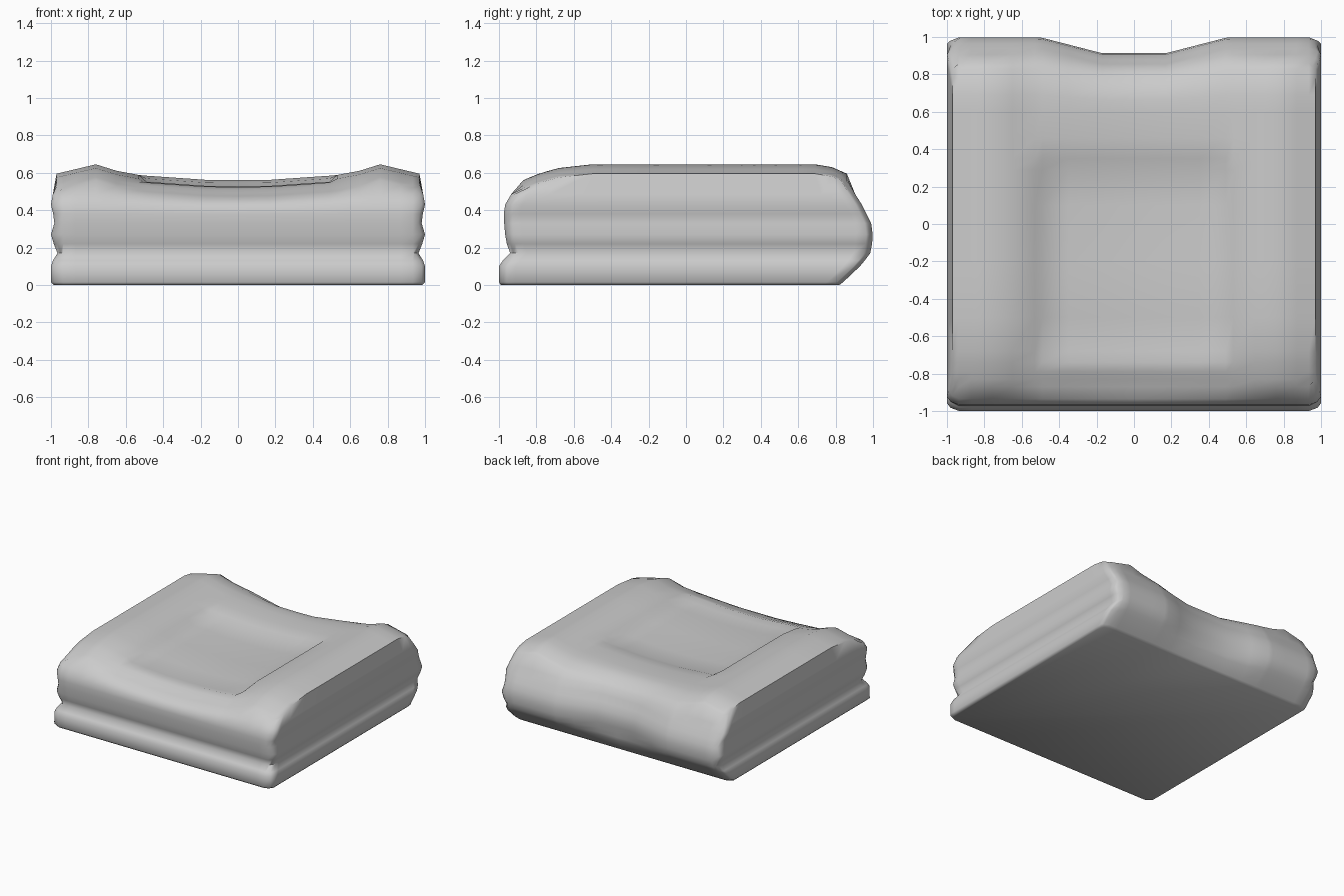
import bpy, bmesh, math

if "Cube" in bpy.data.objects:
    bpy.data.objects.remove(bpy.data.objects["Cube"])


def interp(table, t):
    if t <= table[0][0]:
        return table[0][1]
    for (a, p), (b, q) in zip(table, table[1:]):
        if t <= b:
            return p + (q - p) * (t - a) / (b - a)
    return table[-1][1]


# Height of the top: crest across x, drop along y, sunken centre panel
CREST = [(0, .56), (.17, .562), (.5, .585), (.6, .595), (.76, .645), (.97, .595)]
DROP = [(-.87, .085), (-.80, .055), (-.72, .03), (-.6, 0), (.69, 0), (.78, .015), (.86, .05)]
PANEL_Y = [(-.74, 0), (-.68, .03), (.1, .04), (.29, .035), (.35, .015), (.46, 0)]
PANEL_X = [(.49, 1), (.53, 0)]


def top_z(x, y):
    return (interp(CREST, abs(x)) - interp(DROP, y)
            - interp(PANEL_Y, y) * interp(PANEL_X, abs(x)))


def back_dent(x):
    return interp([(.17, .085), (.5, 0)], abs(x))


# Side layers: z, half width, front y, back y, strength of the back dent
LEVELS = [(0, .985, -.99, .82, 0), (.015, 1, -1, .84, .05), (.10, 1, -1, .93, .5),
          (.13, .99, -.98, .955, .7), (.17, .965, -.94, .985, 1),
          (.22, .985, -.958, .995, 1), (.27, 1, -.967, .998, 1), (.33, .982, -.972, .99, 1),
          (.38, .988, -.974, .965, 1), (.43, 1, -.967, .94, 1),
          (.485, .99, -.935, .905, .9)]

half = [.17, .35, .49, .53, .65, .76, .87, .935, .97]
XS = [-x for x in reversed(half)] + [0] + half
YS = [-.87, -.83, -.79, -.74, -.68, -.5, -.2, .1, .29, .35, .46, .6, .69, .78, .83, .86]
NX, NY = len(XS), len(YS)

# Grid boundary walked anticlockwise
RING = ([(i, 0) for i in range(NX)] + [(NX - 1, j) for j in range(1, NY)]
        + [(i, NY - 1) for i in range(NX - 2, -1, -1)]
        + [(0, j) for j in range(NY - 2, 0, -1)])


def round_corner(i, j, x, y, r):
    if i in (0, NX - 1) and j in (0, NY - 1):
        x -= math.copysign(r, x)
        y -= math.copysign(r, y)
    return x, y


bm = bmesh.new()
rings = []
for z, hx, yf, yb, dent in LEVELS:
    ring = []
    for i, j in RING:
        x = XS[i] / .97 * hx if i in (0, NX - 1) else XS[i]
        y = yf + (YS[j] - YS[0]) / (YS[-1] - YS[0]) * (yb - yf)
        if j == NY - 1:
            y -= back_dent(x) * dent
        x, y = round_corner(i, j, x, y, .018)
        zz = z
        if z > .4:
            zz = z - (.03 * (z - .4) / .085) * interp([(.2, 1), (.7, 0)], abs(x)) * (j == 0)
        ring.append(bm.verts.new((x, y, zz)))
    rings.append(ring)

# Top surface grid
top = {}
for i, x0 in enumerate(XS):
    for j, y0 in enumerate(YS):
        y = y0 - back_dent(x0) * .8 * interp([(.6, 0), (.86, 1)], y0)
        x, y = round_corner(i, j, x0, y, .018)
        top[i, j] = bm.verts.new((x, y, top_z(x0, y0)))
for i in range(NX - 1):
    for j in range(NY - 1):
        bm.faces.new((top[i, j], top[i + 1, j], top[i + 1, j + 1], top[i, j + 1]))
rings.append([top[k] for k in RING])

# Side walls and base
n = len(RING)
for a, b in zip(rings, rings[1:]):
    for k in range(n):
        m = (k + 1) % n
        bm.faces.new((a[k], a[m], b[m], b[k]))
bm.faces.new(list(reversed(rings[0])))
bmesh.ops.recalc_face_normals(bm, faces=bm.faces)

mesh = bpy.data.meshes.new("folded_cushion")
bm.to_mesh(mesh)
bm.free()
cushion = bpy.data.objects.new("folded_cushion", mesh)
bpy.context.collection.objects.link(cushion)
bpy.context.view_layer.objects.active = cushion
cushion.select_set(True)
bpy.ops.object.shade_smooth_by_angle(angle=math.radians(65))
